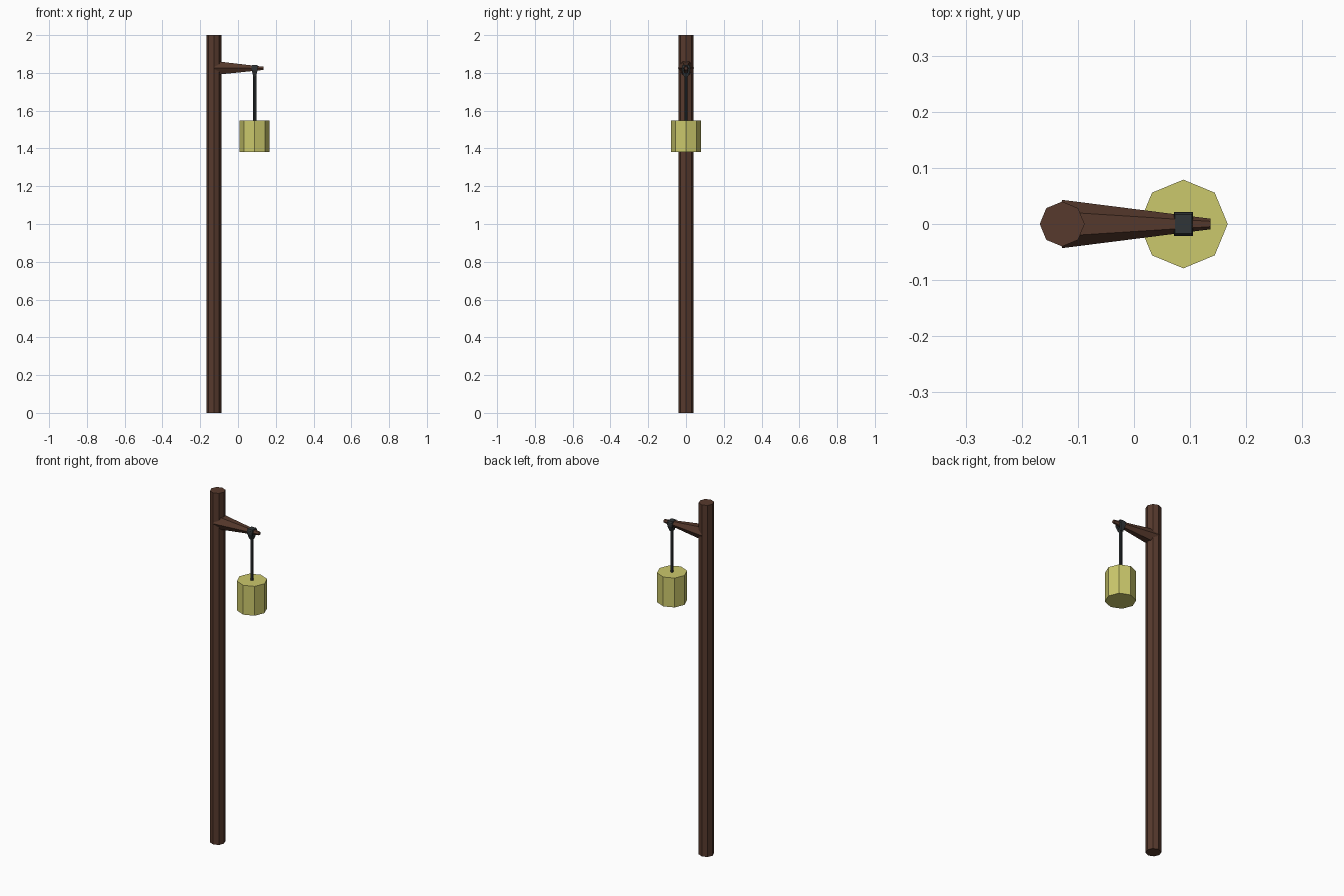
import bpy, bmesh, math
from mathutils import Vector

if "Cube" in bpy.data.objects:
    bpy.data.objects.remove(bpy.data.objects["Cube"])


def material(name, rgb):
    m = bpy.data.materials.new(name)
    m.diffuse_color = (*rgb, 1)
    m.use_nodes = True
    m.node_tree.nodes["Principled BSDF"].inputs["Base Color"].default_value = m.diffuse_color
    return m


wood = material("dark brown wood", (0.095, 0.042, 0.026))
iron = material("dark iron", (0.03, 0.036, 0.038))
glow = material("pale yellow", (0.60, 0.58, 0.15))


def loft(name, rings, mat):
    """Closed flat-faced solid through matching rings of points."""
    bm = bmesh.new()
    vs = [[bm.verts.new(p) for p in r] for r in rings]
    n = len(rings[0])
    for a, b in zip(vs, vs[1:]):
        for i in range(n):
            j = (i + 1) % n
            bm.faces.new((a[i], a[j], b[j], b[i]))
    bm.faces.new(vs[0])
    bm.faces.new(vs[-1])
    bmesh.ops.recalc_face_normals(bm, faces=bm.faces)
    me = bpy.data.meshes.new(name)
    bm.to_mesh(me)
    bm.free()
    me.materials.append(mat)
    ob = bpy.data.objects.new(name, me)
    bpy.context.collection.objects.link(ob)
    return ob


def circle(n, r):
    return [(r * math.cos(math.tau * i / n), r * math.sin(math.tau * i / n)) for i in range(n)]


def prism(name, x, r, z0, z1, mat, n=8):
    return loft(name, [[(x + a, b, z) for a, b in circle(n, r)] for z in (z0, z1)], mat)


def rect(x, y, z, hx, hy):
    return [(x + a * hx, y + b * hy, z) for a, b in ((-1, -1), (1, -1), (1, 1), (-1, 1))]


POST_X, LAMP_X = -0.128, 0.088

# Upright post
prism("post", POST_X, 0.04, 0, 2, wood)

# Tapered six-sided arm, flat side up
loft("arm", [[(x, a, z + b) for a, b in circle(6, r)]
             for x, z, r in ((POST_X, 1.826, 0.043), (0.136, 1.824, 0.0095))], wood)

# Iron strap over the arm, its two legs closing onto the rod
loft("strap_top", [rect(LAMP_X, 0, 1.832, 0.017, 0.021),
                   rect(LAMP_X, 0, 1.841, 0.015, 0.017)], iron)
for side, label in ((-1, "front"), (1, "back")):
    loft("strap_leg_" + label, [rect(LAMP_X, side * 0.006, 1.782, 0.008, 0.005),
                                rect(LAMP_X, side * 0.016, 1.812, 0.015, 0.005),
                                rect(LAMP_X, side * 0.016, 1.834, 0.017, 0.005)], iron)

# Hanging rod
prism("rod", LAMP_X, 0.009, 1.54, 1.80, iron)

# Eight-sided lantern
prism("lantern", LAMP_X, 0.079, 1.38, 1.547, glow)
